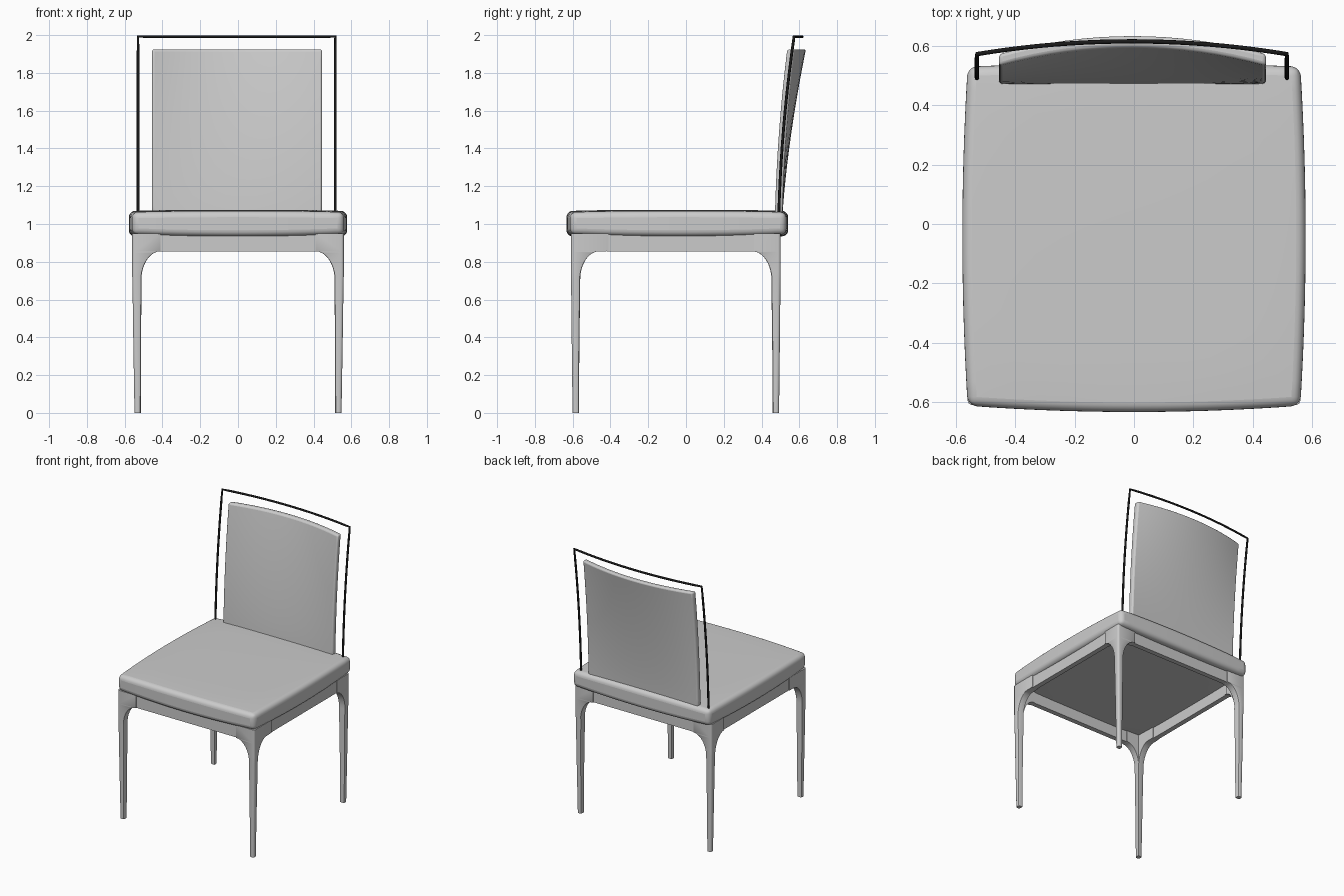
import bpy, bmesh
from math import sin, cos, pi

if "Cube" in bpy.data.objects:
    bpy.data.objects.remove(bpy.data.objects["Cube"])


def finish(name, bm, bevel=0, segments=4):
    bmesh.ops.recalc_face_normals(bm, faces=bm.faces)
    mesh = bpy.data.meshes.new(name)
    bm.to_mesh(mesh)
    bm.free()
    ob = bpy.data.objects.new(name, mesh)
    bpy.context.collection.objects.link(ob)
    bpy.ops.object.select_all(action='DESELECT')
    ob.select_set(True)
    bpy.context.view_layer.objects.active = ob
    bpy.ops.object.shade_smooth_by_angle(angle=0.7)
    if bevel:
        mod = ob.modifiers.new("rounding", 'BEVEL')
        mod.width, mod.segments = bevel, segments
        mod.limit_method, mod.angle_limit = 'ANGLE', 0.8
        bpy.ops.object.modifier_apply(modifier=mod.name)
        bpy.ops.object.shade_smooth_by_angle(angle=0.7)
    return ob


def shaped_box(name, shape, thin_axis=2, cuts=0, bevel=0, segments=4):
    """Unit cube (-1..1), gridded across its thin axis, then mapped by shape(x, y, z)."""
    bm = bmesh.new()
    bmesh.ops.create_cube(bm, size=2)
    if cuts:
        edges = [e for e in bm.edges
                 if abs(e.verts[0].co[thin_axis] - e.verts[1].co[thin_axis]) < 0.1]
        bmesh.ops.subdivide_edges(bm, edges=edges, cuts=cuts, use_grid_fill=True)
    for v in bm.verts:
        v.co = shape(*v.co)
    return finish(name, bm, bevel, segments)


def box(name, x0, x1, y0, y1, z0, z1):
    mix = lambda a, b, t: a + (b - a) * (t + 1) / 2
    return shaped_box(name, lambda x, y, z: (mix(x0, x1, x), mix(y0, y1, y), mix(z0, z1, z)))


# Seat cushion: bowed sides, crowned top
def seat_shape(x, y, z):
    bx, by = 1 - x * x, 1 - y * y
    px = x * (0.56 + 0.018 * by)
    front, back = -0.612 - 0.021 * bx, 0.53 + 0.011 * bx
    py = front + (back - front) * (y + 1) / 2
    if z > 0:
        pz = 1.062 + 0.006 * min(1, bx + by) + 0.007 * (bx * by) ** 0.5
    else:
        pz = 0.946 - 0.011 * min(1, bx + by)
    return px, py, pz


shaped_box("seat", seat_shape, 2, 13, 0.032, 5)


# Backrest: straight at the seat, leaning and curving towards the top
def back_shape(x, y, z):
    u = (z + 1) / 2
    py = 0.491 + 0.02 * y + 0.062 * (0.3 * u + 0.7 * u * u)
    py += 0.062 * u ** 1.2 * (1 - x * x)
    return -0.005 + 0.45 * x, py, 1.045 + 0.88 * u


shaped_box("backrest", back_shape, 1, 15, 0.012, 3)

# Aprons between the leg brackets
box("front_apron", -0.42, 0.42, -0.602, -0.566, 0.855, 0.95)
box("back_apron", -0.42, 0.42, 0.458, 0.494, 0.855, 0.95)
for side, s in (("right", 1), ("left", -1)):
    box(side + "_apron", s * 0.518, s * 0.554, -0.42, 0.37, 0.855, 0.95)


# Legs: square tapering shaft that flares into an L-shaped corner bracket
def leg(name, sx, sy, corner_y, arm_x, arm_y):
    # height, thickness, inset, arm lengths beyond the thickness, end rounding
    rings = [(0, 0.033, 0.012, 0.0004, 0.0004, 1), (0.36, 0.04, 0.006, 0.0004, 0.0004, 1),
             (0.7, 0.048, 0.001, 0.0004, 0.0004, 1)]
    for i in range(1, 11):
        a = pi / 2 * i / 10
        w = 0.1 * (1 - cos(a))
        rings.append((0.7 + 0.155 * sin(a), 0.048, 0, w, w, 1 - i / 10))
    for z in (0.856, 0.95):
        rings.append((z, 0.048, 0, arm_x - 0.048, arm_y - 0.048, 0))
    bm = bmesh.new()
    loops = []
    for z, t, inset, ex, ey, k in rings:
        ax, ay = t + ex, t + ey
        r, e = 0.014, 0.01 * k + 0.0005
        pts = [(r - r * sin(pi / 8 * i), r - r * cos(pi / 8 * i)) for i in range(5)]
        pts = pts[::-1] + [(ax - e, 0), (ax - e * 0.3, e * 0.3), (ax, e), (ax, t), (t, t),
                           (t, ay), (e, ay), (e * 0.3, ay - e * 0.3), (0, ay - e)]
        loops.append([bm.verts.new((sx * (0.56 - inset - p), sy * (corner_y - inset * 0.7 - q), z))
                      for p, q in pts])
    for lo, hi in zip(loops, loops[1:]):
        n = len(lo)
        for i in range(n):
            j = (i + 1) % n
            bm.faces.new((lo[i], lo[j], hi[j], hi[i]))
    bm.faces.new(loops[0])
    bm.faces.new(loops[-1])
    finish(name, bm)


for side, s in (("right", 1), ("left", -1)):
    leg("front_leg_" + side, s, -1, 0.609, 0.15, 0.2)
    leg("back_leg_" + side, s, 1, 0.501, 0.15, 0.14)

# Thin black rod frame around the backrest
half, post = 0.522, []
for i in range(11):
    u = i / 10
    post.append((half, 0.491 + 0.081 * (0.3 * u + 0.7 * u * u), 1.04 + 0.952 * u))
rail = [(half * (1 - i / 10), 0.572 + 0.043 * (1 - (1 - i / 10) ** 2), 1.992) for i in range(1, 20)]
path = post + rail + [(-x, y, z) for x, y, z in reversed(post)]
curve = bpy.data.curves.new("rod_frame", 'CURVE')
curve.dimensions = '3D'
curve.bevel_depth, curve.bevel_resolution, curve.use_fill_caps = 0.0075, 2, True
spline = curve.splines.new('POLY')
spline.points.add(len(path) - 1)
for p, (x, y, z) in zip(spline.points, path):
    p.co = (x - 0.007, y, z, 1)
black = bpy.data.materials.new("black")
black.diffuse_color = (0.01, 0.01, 0.01, 1)
black.use_nodes = True
black.node_tree.nodes["Principled BSDF"].inputs["Base Color"].default_value = black.diffuse_color
curve.materials.append(black)
bpy.context.collection.objects.link(bpy.data.objects.new("rod_frame", curve))
